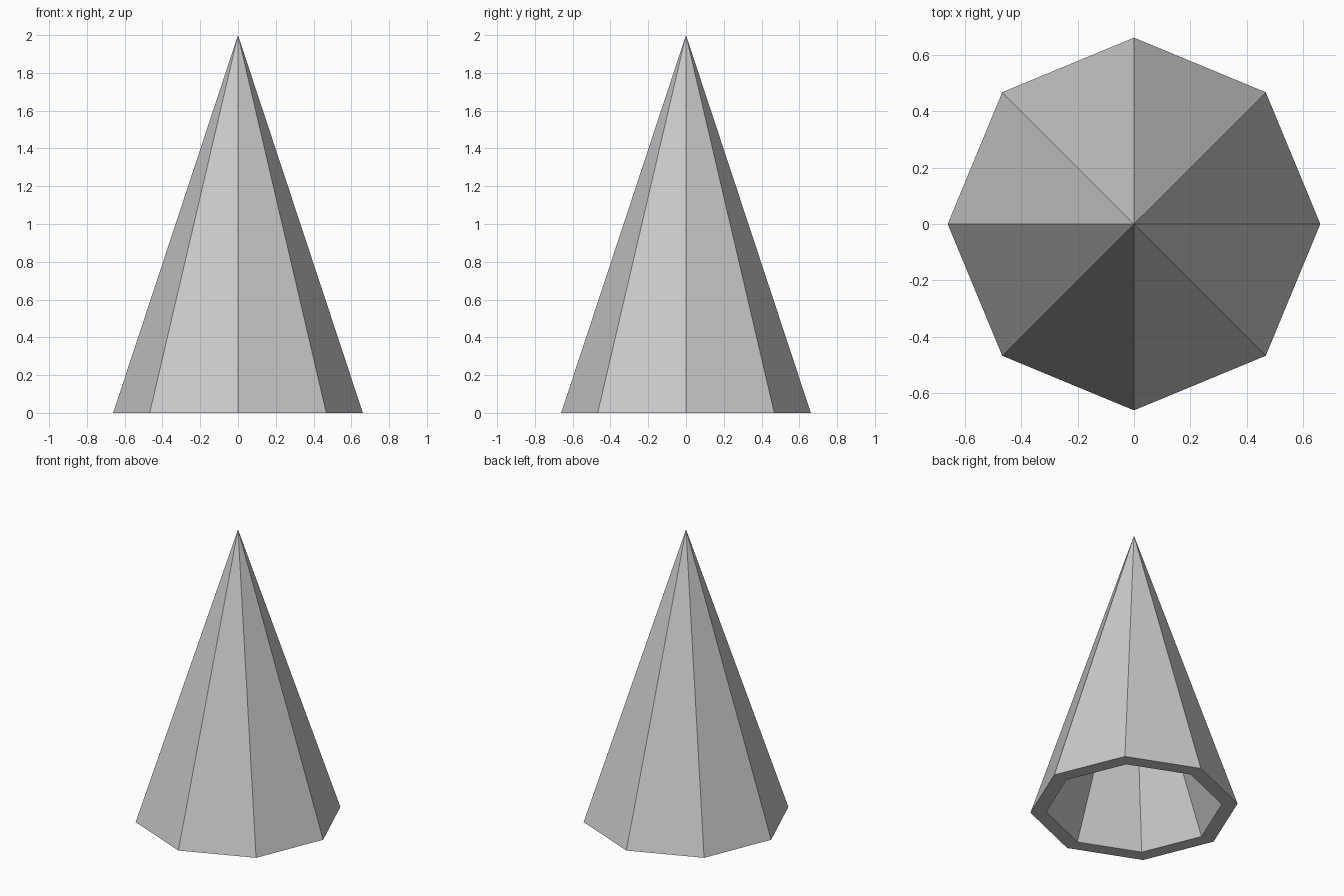
import bpy, bmesh
from math import cos, sin, tau

if "Cube" in bpy.data.objects:
    bpy.data.objects.remove(bpy.data.objects["Cube"])

SIDES = 8
OUTER_R, OUTER_H = 0.661, 2.0
INNER_R, INNER_H = 0.56, 1.5

bm = bmesh.new()


def ring(radius):
    return [bm.verts.new((radius * cos(tau * i / SIDES), radius * sin(tau * i / SIDES), 0))
            for i in range(SIDES)]


# Base rings and tips of the outer shell and the hollow inside
outer, inner = ring(OUTER_R), ring(INNER_R)
tip = bm.verts.new((0, 0, OUTER_H))
hollow_tip = bm.verts.new((0, 0, INNER_H))

# Outer walls, inner walls and the flat rim underneath
for i in range(SIDES):
    j = (i + 1) % SIDES
    bm.faces.new((outer[i], outer[j], tip))
    bm.faces.new((inner[j], inner[i], hollow_tip))
    bm.faces.new((outer[j], outer[i], inner[i], inner[j]))

bmesh.ops.recalc_face_normals(bm, faces=bm.faces)
mesh = bpy.data.meshes.new("hollow_spike")
bm.to_mesh(mesh)
bm.free()
spike = bpy.data.objects.new("hollow_spike", mesh)
bpy.context.collection.objects.link(spike)
